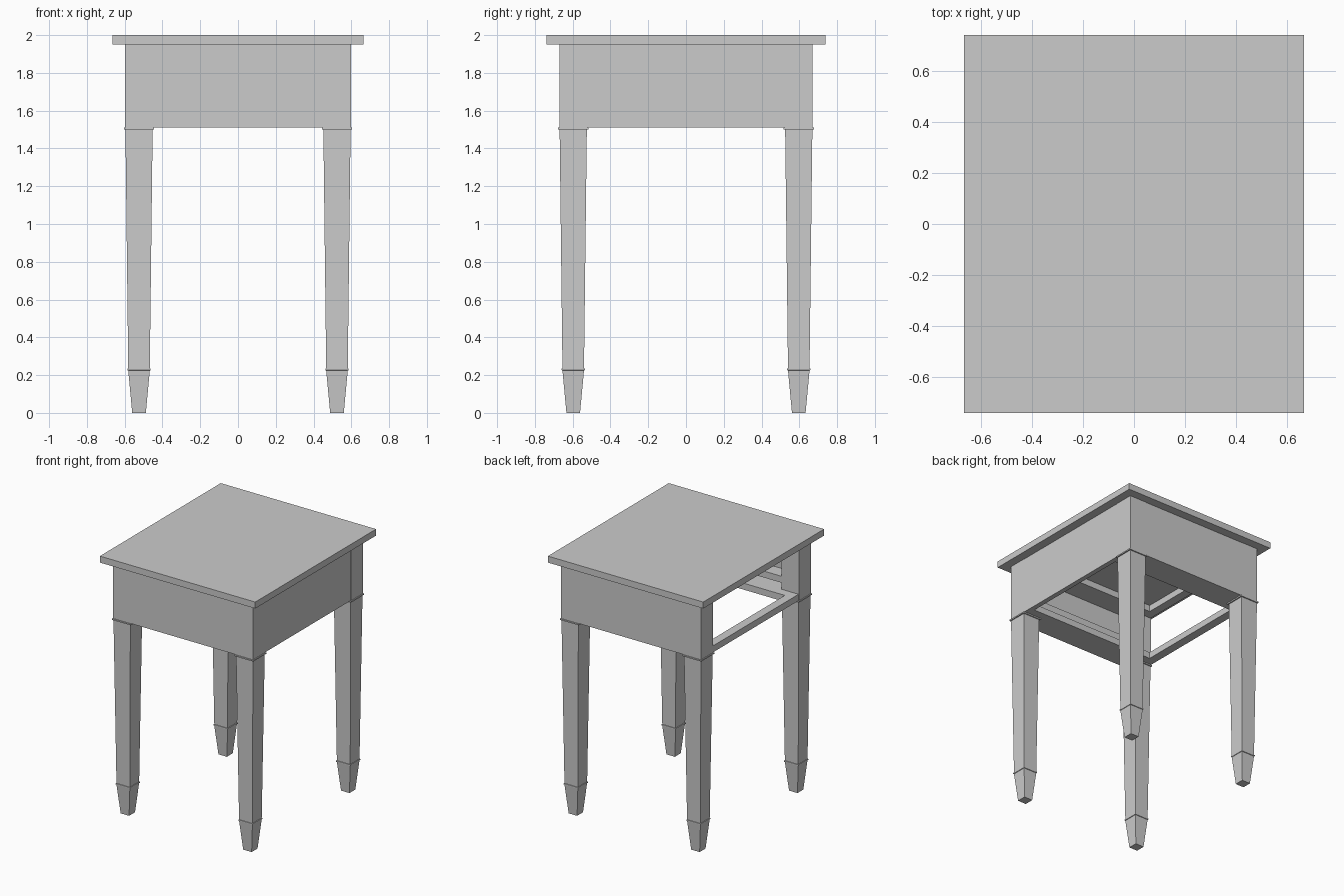
import bpy
import bmesh

default = bpy.data.objects.get("Cube")
if default:
    bpy.data.objects.remove(default, do_unlink=True)

grey = bpy.data.materials.new("plain_grey")
COLOUR = (0.6, 0.6, 0.6, 1)
grey.diffuse_color = COLOUR
grey.use_nodes = True
grey.node_tree.nodes["Principled BSDF"].inputs["Base Color"].default_value = COLOUR


def finish(name, bm):
    bmesh.ops.recalc_face_normals(bm, faces=bm.faces)
    mesh = bpy.data.meshes.new(name)
    bm.to_mesh(mesh)
    bm.free()
    mesh.materials.append(grey)
    obj = bpy.data.objects.new(name, mesh)
    bpy.context.collection.objects.link(obj)
    return obj


def box(name, xs, ys, zs):
    bm = bmesh.new()
    bmesh.ops.create_cube(bm, size=1)
    for v in bm.verts:
        v.co = [a[0] if c < 0 else a[1] for c, a in zip(v.co, (xs, ys, zs))]
    return finish(name, bm)


def square_column(name, x, y, profile):
    """Stack square sections, each given as (half width, height)."""
    bm = bmesh.new()
    rings = []
    for h, z in profile:
        rings.append([bm.verts.new((x + sx * h, y + sy * h, z))
                      for sx, sy in ((-1, -1), (1, -1), (1, 1), (-1, 1))])
    for low, high in zip(rings, rings[1:]):
        for i in range(4):
            j = (i + 1) % 4
            bm.faces.new((low[i], low[j], high[j], high[i]))
    bm.faces.new(rings[0])
    bm.faces.new(rings[-1])
    return finish(name, bm)


LEG_X, LEG_Y, HALF = 0.524, 0.597, 0.0735
OUT_X, OUT_Y = LEG_X + HALF, LEG_Y + HALF
IN_X, IN_Y = LEG_X - HALF, LEG_Y - HALF
APRON, TOP = 1.51, 1.95
BAR, PANEL = 0.05, 0.04

# Overhanging top
box("table_top", (-0.664, 0.664), (-0.738, 0.738), (TOP, 2))

# Legs: tapered foot, ankle ring, tapered shaft, collar, square block
leg_profile = [(0.036, 0), (0.057, 0.224), (0.061, 0.226), (0.061, 0.234),
               (0.057, 0.235), (0.072, 1.499), (0.08, 1.5), (0.08, APRON),
               (HALF, APRON), (HALF, TOP)]
for sx, side in ((-1, "right"), (1, "left")):
    for sy, end in ((-1, "front"), (1, "back")):
        square_column(f"{end}_{side}_leg", sx * LEG_X, sy * LEG_Y, leg_profile)

# Closed apron panels on three sides
for s, end in ((-1, "front"), (1, "back")):
    box(f"{end}_panel", (-IN_X, IN_X),
        sorted((s * (OUT_Y - 0.002), s * (OUT_Y - PANEL))), (APRON, TOP))
box("left_panel", (OUT_X - PANEL, OUT_X - 0.002), (-IN_Y, IN_Y), (APRON, TOP))

# Rails above and below the open drawer bay
for name, z in (("lower", APRON), ("upper", TOP - BAR)):
    box(f"{name}_drawer_rail", (-OUT_X + 0.002, -OUT_X + 0.07),
        (-IN_Y, IN_Y), (z, z + BAR))

# Runners, guides and kickers along the front and back panels
for s, end in ((-1, "front"), (1, "back")):
    for name, inner, z in (("runner", IN_Y - 0.07, APRON),
                           ("guide", IN_Y, APRON + 0.1),
                           ("kicker", IN_Y - 0.07, TOP - BAR)):
        ys = sorted((s * inner, s * (OUT_Y - PANEL)))
        reach = IN_X if name == "guide" else OUT_X - 0.07
        # Long bars stop between the legs, with a tongue reaching the rail
        box(f"{end}_{name}", (-IN_X, IN_X), ys, (z, z + BAR))
        if name != "guide":
            tongue = sorted((s * inner, s * IN_Y))
            box(f"{end}_{name}_tongue", (-reach, -IN_X), tongue, (z, z + BAR))
            box(f"{end}_{name}_end", (IN_X, OUT_X - PANEL), tongue, (z, z + BAR))
